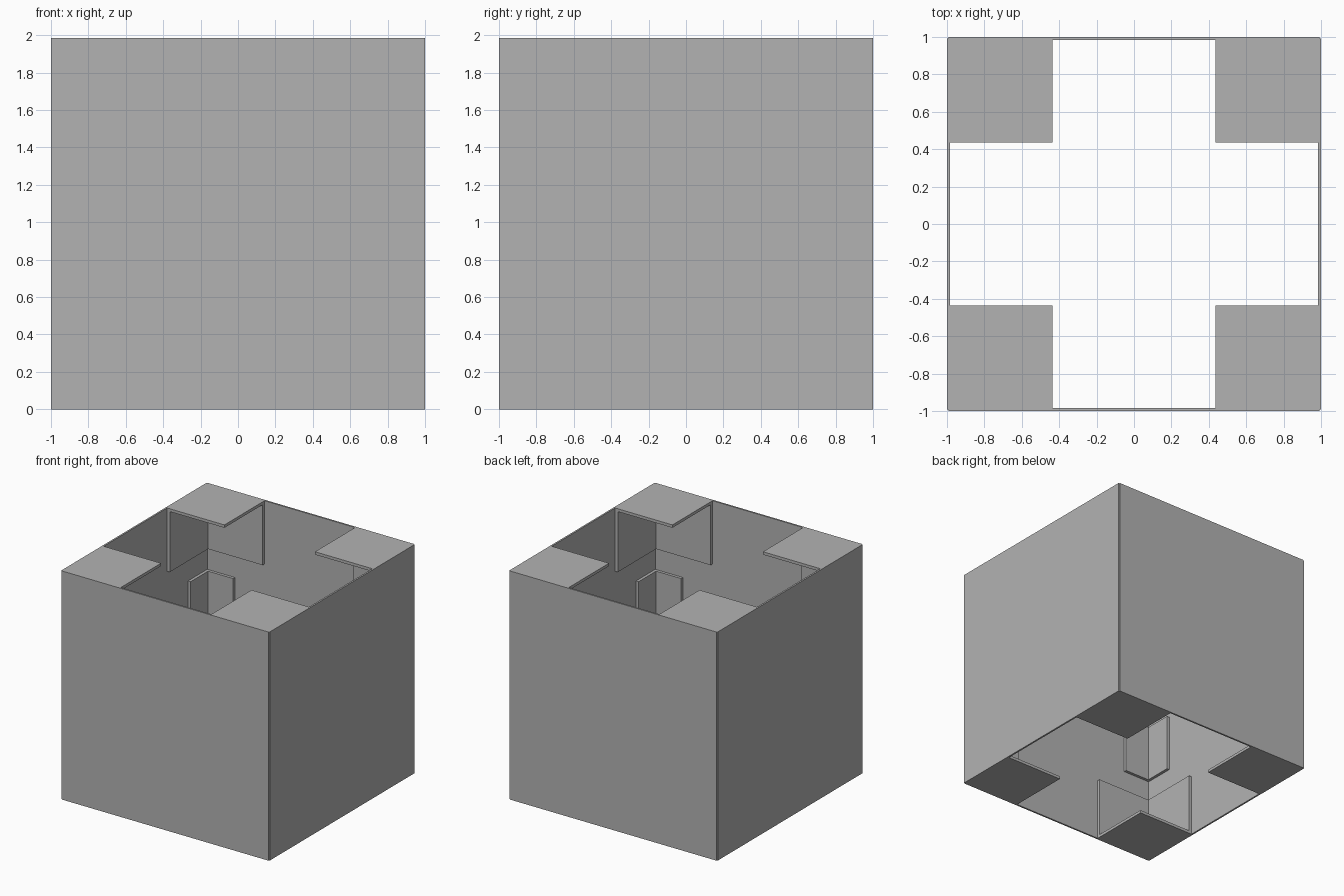
import bpy
import bmesh
from mathutils import Vector

old = bpy.data.objects.get("Cube")
if old:
    bpy.data.objects.remove(old, do_unlink=True)

H = 1.985          # panel size
T = 0.015          # panel thickness
IN = 1 - T         # inside face of the panels
ARM = 0.435        # inner limit of the corner brackets
PL = 0.025         # bracket plate thickness

grey = bpy.data.materials.new("light_grey")
grey.use_nodes = True
grey.diffuse_color = (0.45, 0.45, 0.45, 1)
grey.node_tree.nodes["Principled BSDF"].inputs["Base Color"].default_value = (0.45, 0.45, 0.45, 1)


def build(name, boxes):
    """Make one object from (low corner, high corner) boxes."""
    bm = bmesh.new()
    for a, b in boxes:
        a, b = Vector(a), Vector(b)
        verts = bmesh.ops.create_cube(bm, size=1)["verts"]
        for v in verts:
            v.co = Vector([(p + q) / 2 + c * abs(q - p) for p, q, c in zip(a, b, v.co)])
    mesh = bpy.data.meshes.new(name)
    bm.to_mesh(mesh)
    bm.free()
    mesh.materials.append(grey)
    obj = bpy.data.objects.new(name, mesh)
    bpy.context.collection.objects.link(obj)


# Four wall panels, leaving a small notch along each upright edge
W = H / 2
for name, s in (("front", -1), ("back", 1)):
    build(name + "_panel", [((-W, s * IN, 0), (W, s, H))])
for name, s in (("right", -1), ("left", 1)):
    build(name + "_panel", [((s * IN, -W, 0), (s, W, H))])


def angle(sx, sy, reach, z0, z1):
    """Two upright wings lining an inside corner."""
    return [((sx * reach, sy * (IN - PL), z0), (sx * IN, sy * IN, z1)),
            ((sx * (IN - PL), sy * reach, z0), (sx * IN, sy * (IN - PL), z1))]


# Three-sided brackets at the eight corners, plus a middle angle on each edge
SIZE = IN - ARM
for sx, side in ((-1, "right"), (1, "left")):
    for sy, end in ((-1, "front"), (1, "back")):
        label = end + "_" + side
        build("lower_bracket_" + label,
              [((sx * ARM, sy * ARM, 0), (sx * IN, sy * IN, PL))]
              + angle(sx, sy, ARM, PL, SIZE))
        build("upper_bracket_" + label,
              [((sx * ARM, sy * ARM, H - PL), (sx * IN, sy * IN, H))]
              + angle(sx, sy, ARM, H - SIZE, H - PL))
        build("middle_angle_" + label,
              angle(sx, sy, 0.72, H / 2 - 0.25, H / 2 + 0.25))
